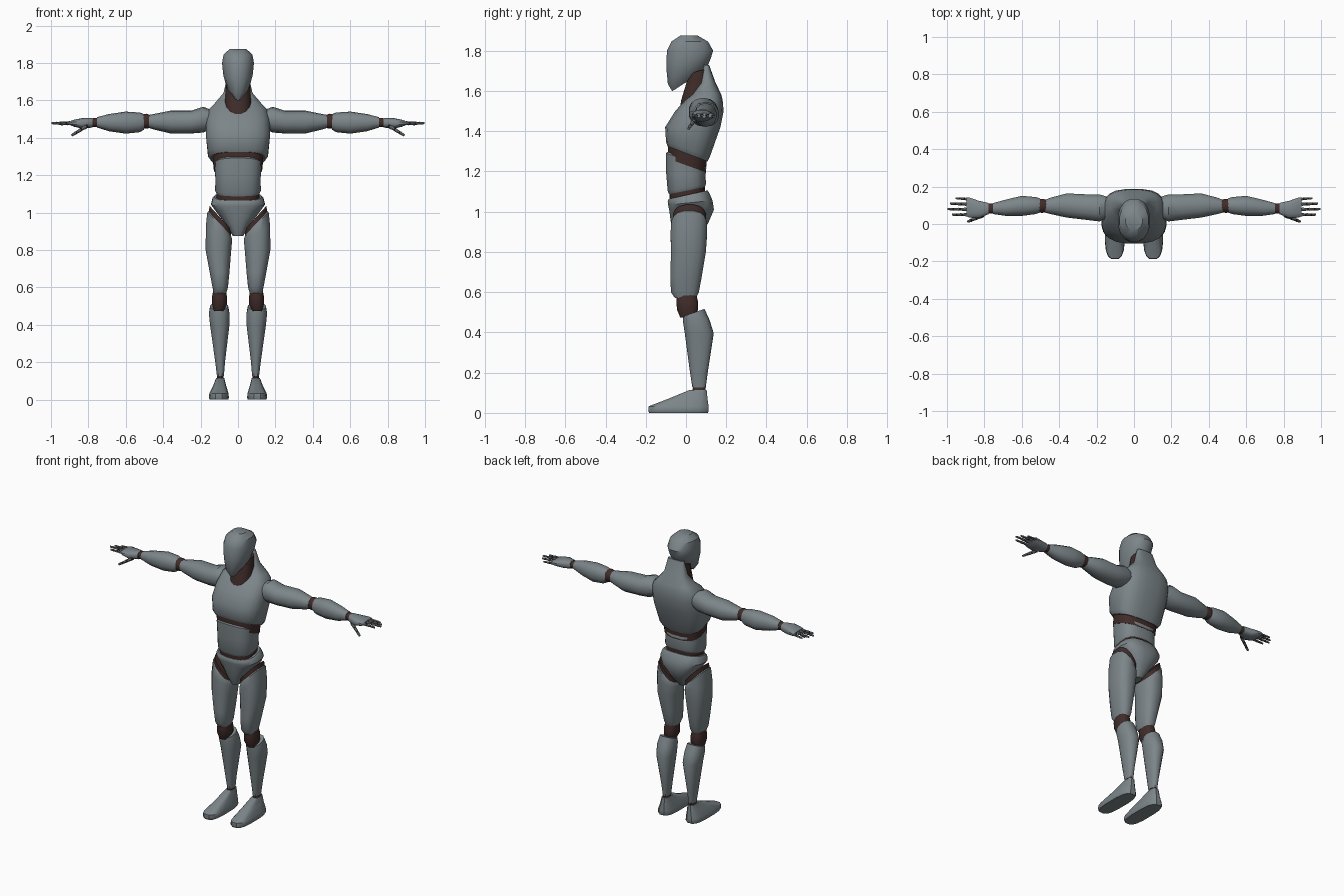
import bpy, bmesh, math
from mathutils import Vector


def material(name, rgb):
    m = bpy.data.materials.new(name)
    m.diffuse_color = (*rgb, 1)
    return m


GREY = material("grey_shell", (0.2, 0.235, 0.25))
DARK = material("dark_joint", (0.05, 0.025, 0.022))


def finish(name, bm, mat, mirror, angle):
    bmesh.ops.recalc_face_normals(bm, faces=bm.faces)
    me = bpy.data.meshes.new(name)
    bm.to_mesh(me)
    bm.free()
    me.materials.append(mat)
    me.shade_smooth()
    me.set_sharp_from_angle(angle=math.radians(angle))
    ob = bpy.data.objects.new(name, me)
    bpy.context.collection.objects.link(ob)
    if mirror:
        ob.modifiers.new("mirror", 'MIRROR').use_mirror_merge = False


def loft(name, mat, sections, axis='z', mirror=False, n=16, p=2.5, angle=35):
    """Skin rounded sections: (position, lo1, hi1, lo2, hi2, slope1, slope2)."""
    bm = bmesh.new()
    rings = []
    for s in sections:
        t, a0, a1, b0, b1, ka, kb = (list(s) + [0, 0])[:7]
        ring = []
        for i in range(n):
            w = 2 * math.pi * (i + 0.5) / n
            c, d = math.cos(w), math.sin(w)
            u = math.copysign(abs(c) ** (2 / p), c) * (a1 - a0) / 2
            v = math.copysign(abs(d) ** (2 / p), d) * (b1 - b0) / 2
            h = t + ka * u + kb * v
            u, v = u + (a0 + a1) / 2, v + (b0 + b1) / 2
            ring.append(bm.verts.new((u, v, h) if axis == 'z' else (h, u, v)))
        rings.append(ring)
    for lo, hi in zip(rings, rings[1:]):
        for i in range(n):
            j = (i + 1) % n
            bm.faces.new((lo[i], lo[j], hi[j], hi[i]))
    bm.faces.new(rings[0])
    bm.faces.new(rings[-1])
    finish(name, bm, mat, mirror, angle)


def torso(name, mat, rows, **kw):
    """Centred sections: (height, half width, front, back, slope to the back)."""
    loft(name, mat, [(z, -w, w, f, b, 0, k) for z, w, f, b, k in rows], **kw)


# Head and neck
torso("head", GREY, [
    (1.65, .028, -.07, .09, .65), (1.68, .062, -.092, .11, .45),
    (1.74, .08, -.1, .125, .2), (1.80, .087, -.097, .137, 0),
    (1.845, .078, -.075, .112, 0), (1.875, .045, -.03, .06, 0)], p=2.2)
torso("neck", DARK, [(1.50, .072, -.035, .14, 0), (1.555, .072, -.025, .13, 0),
                     (1.70, .065, .015, .11, .3)], p=2.3)

# Torso shells, with dark bands in the gaps
torso("chest", GREY, [
    (1.287, .145, -.092, .108, -.38), (1.31, .162, -.1, .12, -.33),
    (1.42, .174, -.105, .172, 0), (1.50, .17, -.055, .188, 0),
    (1.555, .155, -.005, .183, 0), (1.585, .125, .03, .175, 0),
    (1.64, .078, .065, .148, 0), (1.73, .058, .088, .115, 0)], n=20, p=2.8)
torso("chest_band", DARK, [(1.23, .13, -.092, .1, -.36), (1.31, .138, -.09, .104, -.38)],
      n=20, p=2.7)
torso("abdomen", GREY, [
    (1.105, .115, -.085, .095, .2), (1.12, .123, -.092, .1, .18),
    (1.19, .122, -.1, .098, -.1), (1.255, .128, -.1, .102, -.36),
    (1.264, .12, -.094, .097, -.36)], n=20, p=2.8)
torso("waist_band", DARK, [(1.06, .115, -.082, .095, .22), (1.115, .115, -.084, .096, .2)],
      n=20, p=2.7)
torso("pelvis", GREY, [
    (.875, .028, -.05, .06, 0), (.94, .068, -.075, .11, 0),
    (1.01, .122, -.085, .14, 0), (1.045, .145, -.09, .133, .1),
    (1.075, .137, -.092, .115, .22), (1.085, .128, -.086, .108, .22)], n=20, p=2.6)

# Legs
loft("hip_joint", DARK, [(.92, .037, .162, -.068, .1, 1.05), (.972, .036, .152, -.066, .1, 1.1)],
     mirror=True)
loft("thigh", GREY, [
    (.57, .062, .13, -.055, .05), (.60, .053, .137, -.076, .065),
    (.68, .045, .152, -.079, .08), (.80, .035, .174, -.076, .1),
    (.89, .03, .173, -.078, .106, .5), (.935, .033, .165, -.074, .104, 1.05),
    (.945, .04, .158, -.068, .098, 1.05)], mirror=True)
loft("knee_joint", DARK, [
    (.475, .075, .13, -.03, .05), (.51, .058, .14, -.045, .06),
    (.55, .058, .14, -.05, .062), (.60, .065, .13, -.045, .05)], mirror=True, n=12)
loft("shin", GREY, [
    (.125, .075, .113, .032, .098), (.2, .069, .122, .02, .108),
    (.395, .045, .15, -.006, .138), (.46, .044, .157, -.016, .118),
    (.498, .052, .15, -.016, .092, 0, .35)], mirror=True, n=14, p=2.3)
loft("ankle_joint", DARK, [(.10, .076, .114, .03, .1), (.14, .077, .112, .035, .097)],
     mirror=True, n=12)
loft("foot", GREY, [
    (0, .052, .152, -.185, .11), (.01, .048, .157, -.19, .115),
    (.033, .05, .154, -.187, .114), (.072, .062, .134, -.085, .108),
    (.115, .073, .118, .02, .103)], mirror=True, p=3)

# Arms
loft("upper_arm", GREY, [
    (.12, .04, .14, 1.46, 1.54), (.185, .012, .16, 1.428, 1.566),
    (.25, .02, .16, 1.423, 1.545), (.36, .033, .165, 1.423, 1.545),
    (.445, .052, .142, 1.443, 1.528), (.475, .06, .13, 1.452, 1.522)],
    'x', True, n=14, p=2.2)
loft("elbow_joint", DARK, [(.46, .065, .13, 1.455, 1.52), (.49, .058, .136, 1.447, 1.53),
                           (.52, .062, .135, 1.45, 1.525)], 'x', True, n=12, p=2.2)
loft("forearm", GREY, [
    (.503, .06, .138, 1.443, 1.527), (.525, .052, .145, 1.43, 1.535),
    (.60, .042, .152, 1.422, 1.54), (.69, .043, .13, 1.435, 1.527),
    (.755, .053, .112, 1.455, 1.51)], 'x', True, n=14, p=2.2)
loft("wrist_joint", DARK, [(.74, .056, .109, 1.457, 1.508), (.79, .056, .11, 1.457, 1.504)],
     'x', True, n=12, p=2.2)
loft("hand", GREY, [
    (.778, .052, .113, 1.455, 1.506), (.83, .03, .125, 1.448, 1.506),
    (.88, .033, .143, 1.46, 1.496), (.895, .04, .14, 1.467, 1.49)],
    'x', True, n=14, p=2.6)


# Fingers: three shells each, joined by small dark knuckles
def digit(name, start, end, r):
    start, end = Vector(start), Vector(end)
    step = (end - start) / 3
    shells, knuckles = bmesh.new(), bmesh.new()
    rot = step.to_track_quat('Z', 'Y').to_matrix().to_4x4()
    for i in range(3):
        base = start + step * i
        place = rot.copy()
        place.translation = base + step * 0.58
        rr = r * (1 - 0.12 * i)
        bmesh.ops.create_cone(shells, cap_ends=True, segments=8, radius1=rr,
                              radius2=rr * 0.75, depth=step.length * 0.72, matrix=place)
        place.translation = base + step * 0.1
        bmesh.ops.create_cone(knuckles, cap_ends=True, segments=8, radius1=rr * 0.85,
                              radius2=rr * 0.85, depth=step.length * 0.5, matrix=place)
    finish(name + "_shells", shells, GREY, True, 35)
    finish(name + "_knuckles", knuckles, DARK, True, 35)


digit("index_finger", (.885, .05, 1.478), (.975, .05, 1.476), .0095)
digit("middle_finger", (.89, .078, 1.48), (1.0, .08, 1.478), .0095)
digit("ring_finger", (.89, .106, 1.479), (.985, .109, 1.476), .0095)
digit("little_finger", (.88, .132, 1.476), (.955, .138, 1.472), .0085)
digit("thumb", (.81, .045, 1.462), (.89, .012, 1.412), .0115)
